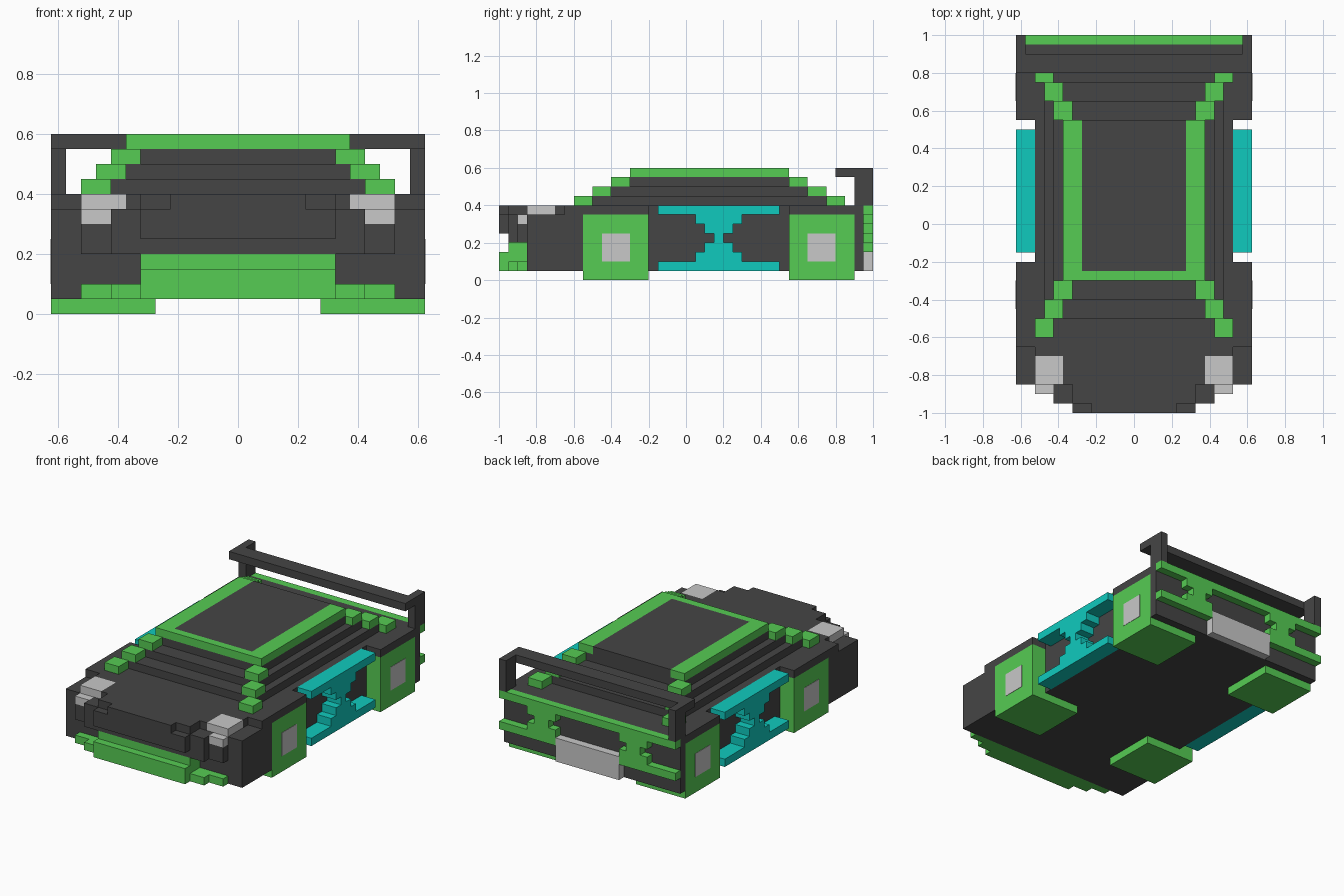
import bpy, bmesh

if "Cube" in bpy.data.objects:
    bpy.data.objects.remove(bpy.data.objects["Cube"])

def material(name, rgb):
    m = bpy.data.materials.new(name)
    m.diffuse_color = (*rgb, 1)
    m.use_nodes = True
    m.node_tree.nodes["Principled BSDF"].inputs["Base Color"].default_value = m.diffuse_color
    return m

DARK = material("charcoal", (0.06, 0.06, 0.06))
GREEN = material("bright green", (0.093, 0.604, 0.087))
CYAN = material("turquoise", (0.005, 0.59, 0.515))
GREY = material("light grey", (0.578, 0.578, 0.578))

def part(name, mat, boxes, mirror=False):
    """Object made of boxes (x0, x1, y0, y1, z0, z1); mirror copies them to -x."""
    bm = bmesh.new()
    if mirror:
        boxes = boxes + [(-b[1], -b[0], *b[2:]) for b in boxes]
    for x0, x1, y0, y1, z0, z1 in boxes:
        for v in bmesh.ops.create_cube(bm, size=1)["verts"]:
            v.co = ((x0 + x1) / 2 + v.co.x * (x1 - x0),
                    (y0 + y1) / 2 + v.co.y * (y1 - y0),
                    (z0 + z1) / 2 + v.co.z * (z1 - z0))
    me = bpy.data.meshes.new(name)
    bm.to_mesh(me)
    bm.free()
    me.materials.append(mat)
    ob = bpy.data.objects.new(name, me)
    bpy.context.collection.objects.link(ob)
    return ob

def mid(w, *r):
    """Box centred on x with half width w."""
    return (-w, w, *r)

# Main body and stepped hood
part("body", DARK, [mid(.525, -.85, .95, .05, .35), mid(.525, -.7, .95, .35, .4),
                    mid(.375, -.85, -.7, .35, .4)])
part("nose", DARK, [mid(.525, -.9, -.85, .2, .3), mid(.425, -.9, -.85, .3, .35),
                    mid(.425, -.95, -.9, .2, .35), mid(.325, -1, -.95, .25, .35),
                    mid(.325, -.95, -.85, .35, .4), mid(.225, -1, -.95, .35, .4)])

# Fenders around the wheels
part("fenders", DARK, [(.525, .625, -.85, -.55, .05, .35), (.525, .625, -.65, -.2, .35, .4),
                       (.525, .625, .55, .95, .35, .4), (.525, .625, .9, .95, .05, .35)], True)

# Wheels with flat hub plates
for label, y in (("front", -.375), ("rear", .725)):
    part(label + "_wheels", GREEN, [(.275, .625, y - .175, y + .175, 0, .35)], True)
    part(label + "_hubs", GREY, [(.62, .627, y - .075, y + .075, .1, .25)], True)

# Front bumper and headlights
part("front_bumper", GREEN, [mid(.325, -1, -.95, .05, .15), mid(.325, -.95, -.85, .05, .2),
                             mid(.425, -.95, -.9, .05, .1), mid(.525, -.9, -.85, .05, .1)])
part("headlights", GREY, [(.375, .525, -.85, -.7, .35, .4), (.425, .525, -.9, -.85, .3, .35)], True)

# Cabin: stepped dark layers with protruding corner pillars
glass, pillars = [], []
for i in range(3):
    z, s = .4 + .05 * i, .1 * i
    x = .525 - .05 * i
    glass.append(mid(x - .05, -.5 + s, .75 - s, z, z + .05))
    pillars += [(x - .1, x, -.6 + s, -.5 + s, z, z + .05),
                (x - .1, x, .75 - s, .85 - s, z, z + .05)]
part("cabin", DARK, glass)
part("pillars", GREEN, pillars, True)
part("roof_panel", DARK, [mid(.275, -.25, .55, .55, .6)])
part("roof_frame", GREEN, [mid(.375, -.3, -.25, .55, .6), (.275, .375, -.25, .55, .55, .6),
                           (-.375, -.275, -.25, .55, .55, .6)])

# Side skirts: two rails joined by an hourglass
skirt = [(.525, .625, -.15, .5, .05, .1), (.525, .625, -.15, .5, .35, .4)]
for i, h in enumerate((.125, .075, .025, .075, .125)):
    skirt.append((.525, .625, .175 - h, .175 + h, .1 + .05 * i, .15 + .05 * i))
part("side_skirts", CYAN, skirt, True)

# Rear trim: rails joined by small hourglasses, with a plate between
trim = [(0, .625, .95, 1, .35, .4), (.225, .625, .95, 1, .15, .2)]
for i, h in enumerate((.1, .05, .1)):
    trim.append((.325 - h, .325 + h, .95, 1, .2 + .05 * i, .25 + .05 * i))
part("rear_trim", GREEN, trim, True)
part("rear_plate", GREY, [mid(.225, .95, 1, .05, .2)])

# Rear wing
part("wing_bar", DARK, [mid(.625, .8, .9, .55, .6)])
part("wing_posts", DARK, [(.575, .625, .9, 1, .4, .6)], True)
